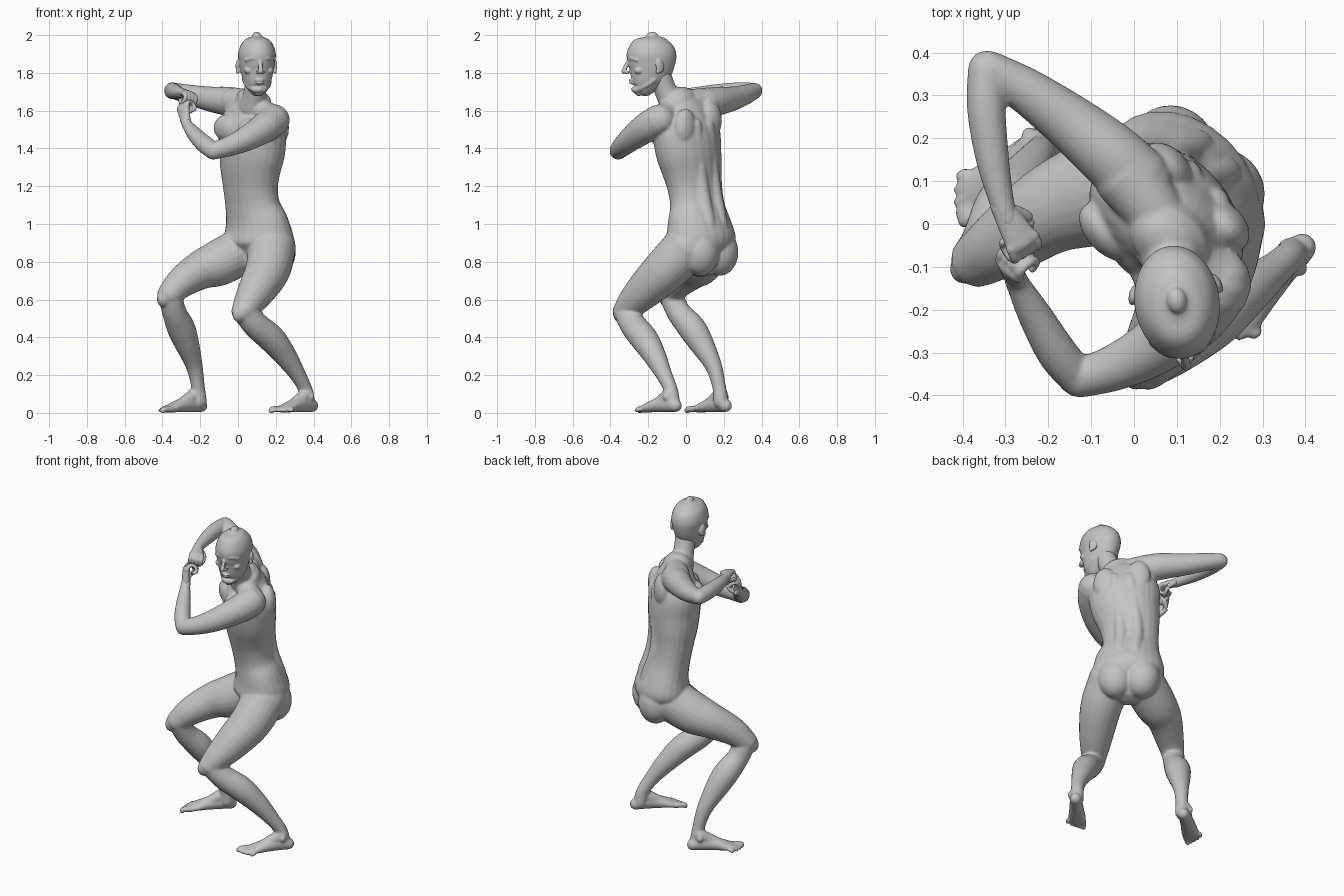
import bpy, bmesh, math
from mathutils import Vector, Matrix

cube = bpy.data.objects.get("Cube")
if cube:
    bpy.data.objects.remove(cube, do_unlink=True)

skin = bpy.data.materials.new("plain_grey")
skin.use_nodes = True
GREY = (0.55, 0.55, 0.55, 1)
skin.diffuse_color = GREY
skin.node_tree.nodes["Principled BSDF"].inputs["Base Color"].default_value = GREY

Z = Vector((0, 0, 1))
LEFT = Vector((1, -1, 0)).normalized()      # body is turned 45 degrees
FRONT = Vector((-1, -1, 0)).normalized()


def spline(pts, steps):
    """Catmull-Rom resampling of (x, y, z, a, b) points."""
    p = [Vector(q if len(q) == 5 else (*q, q[3])) for q in pts]
    p = [p[0] * 2 - p[1]] + p + [p[-1] * 2 - p[-2]]
    out = []
    for i in range(1, len(p) - 2):
        for s in range(steps):
            t = s / steps
            out.append(0.5 * (2 * p[i] + (p[i + 1] - p[i - 1]) * t
                       + (2 * p[i - 1] - 5 * p[i] + 4 * p[i + 1] - p[i + 2]) * t ** 2
                       + (3 * p[i] - p[i - 1] - 3 * p[i + 1] + p[i + 2]) * t ** 3))
    return out + [p[-2]]


def tube(bm, pts, ref=LEFT, steps=5, seg=24):
    """Round-ended tube; half-width a lies along ref, b across it."""
    q = spline(pts, steps)
    rings = []
    for i, p in enumerate(q):
        t = (q[min(i + 1, len(q) - 1)] - q[max(i - 1, 0)]).to_3d().normalized()
        rings.append((Vector(p[:3]), t, abs(p[3]), abs(p[4])))

    def cap(ring, sign):
        c, t, a, b = ring
        return [(c + t * sign * min(a, b) * math.sin(w), t, a * math.cos(w), b * math.cos(w))
                for w in (0.5, 1.0, 1.4)]
    rings = cap(rings[0], -1)[::-1] + rings + cap(rings[-1], 1)
    loops = []
    for c, t, a, b in rings:
        u = (ref - t * ref.dot(t)).normalized()
        v = t.cross(u)
        loops.append([bm.verts.new(c + u * a * math.cos(k * math.tau / seg)
                                   + v * b * math.sin(k * math.tau / seg)) for k in range(seg)])
    for r0, r1 in zip(loops, loops[1:]):
        for k in range(seg):
            n = (k + 1) % seg
            bm.faces.new((r0[k], r0[n], r1[n], r1[k]))
    bm.faces.new(loops[0][::-1])
    bm.faces.new(loops[-1])


def blob(bm, centre, radii, yaw=-45, pitch=0):
    m = (Matrix.Translation(centre) @ Matrix.Rotation(math.radians(yaw), 4, 'Z')
         @ Matrix.Rotation(math.radians(pitch), 4, 'X') @ Matrix.Diagonal((*radii, 1)))
    bmesh.ops.create_uvsphere(bm, u_segments=24, v_segments=16, radius=1, matrix=m)


def finish(bm, name, voxel, smooth):
    """Fuse overlapping volumes into one smooth skin."""
    bmesh.ops.recalc_face_normals(bm, faces=bm.faces)
    me = bpy.data.meshes.new(name)
    bm.to_mesh(me)
    bm.free()
    me.materials.append(skin)
    ob = bpy.data.objects.new(name, me)
    bpy.context.collection.objects.link(ob)
    r = ob.modifiers.new("fuse", 'REMESH')
    r.mode = 'VOXEL'
    r.voxel_size = voxel
    r.use_smooth_shade = True
    s = ob.modifiers.new("soften", 'SMOOTH')
    s.factor = 0.5
    s.iterations = smooth
    return ob


# ---- torso: pelvis, waist, ribcage and neck base
body = bmesh.new()
tube(body, [(.11, .08, .84, .15, .12), (.11, .08, .91, .205, .16), (.10, .072, 1.0, .195, .14),
            (.077, .06, 1.1, .165, .122), (.066, .046, 1.2, .165, .125), (.066, .03, 1.3, .182, .14),
            (.075, .012, 1.4, .2, .15), (.075, 0, 1.5, .205, .145), (.078, -.01, 1.58, .175, .115),
            (.082, -.03, 1.64, .11, .085)])
tube(body, [(.08, -.06, 1.62, .075), (.09, -.105, 1.70, .06), (.1, -.14, 1.79, .06)])
# shoulder girdle
tube(body, [(.09, -.05, 1.64, .06), (.04, .04, 1.645, .07), (-.02, .115, 1.645, .078)], Z)
tube(body, [(.09, -.06, 1.64, .055), (.14, -.1, 1.59, .065), (.19, -.135, 1.55, .083)], Z)
chest = Vector((.075, -.005, 1.5))
for s in (-1, 1):
    blob(body, chest + FRONT * .105 + LEFT * s * .085 - Z * .01 * s, (.085, .05, .07))     # pectoral
    blob(body, chest - FRONT * .095 + LEFT * s * .095 + Z * (.03 - .02 * s), (.07, .05, .1))  # shoulder blade
    lo, mid, hi = (Vector((.10, .072, 1.0)), Vector((.066, .046, 1.2)), Vector((.075, 0, 1.52)))
    tube(body, [(*(p - FRONT * d + LEFT * s * .045), .04) for p, d in
                ((lo, .11), (mid, .095), (hi, .11))])                                     # back muscle
# buttocks
blob(body, (.09, .175, .85), (.105, .1, .125))
blob(body, (.203, .075, .85), (.105, .1, .125))

# ---- legs: thigh, kneecap, shin with calf
tube(body, [(.04, .12, .87, .125), (-.1, .07, .795, .122), (-.2, .03, .755, .103),
            (-.3, -.04, .69, .083), (-.362, -.082, .628, .066)])
tube(body, [(-.36, -.08, .625, .064), (-.338, -.04, .535, .064), (-.302, .03, .45, .074),
            (-.272, .08, .37, .066), (-.232, .145, .25, .045), (-.212, .175, .14, .036),
            (-.205, .185, .06, .04)])
tube(body, [(.18, .01, .88, .128), (.16, -.1, .765, .12), (.11, -.2, .668, .104),
            (.06, -.28, .588, .083), (.03, -.322, .54, .066)])
tube(body, [(.03, -.32, .54, .064), (.095, -.28, .465, .07), (.18, -.22, .39, .073),
            (.252, -.165, .3, .06), (.318, -.115, .2, .043), (.358, -.08, .12, .037),
            (.37, -.07, .05, .04)])
blob(body, (-.395, -.105, .605), (.035, .035, .045))
blob(body, (.005, -.352, .525), (.035, .035, .045))


# ---- feet with toes
def foot(heel, direction, inner):
    d = Vector((*direction, 0)).normalized()
    side = Vector((d.y, -d.x, 0)) * inner       # towards the big toe
    at = lambda s, w, z: heel + d * s + side * w + Z * z
    tube(body, [(*at(.0, 0, .038), .034, .034), (*at(.06, .002, .046), .037, .042),
                (*at(.13, .004, .04), .043, .037), (*at(.2, .006, .026), .052, .024),
                (*at(.24, .004, .018), .05, .016)], side)
    tube(body, [(*at(.04, 0, .1), .036), (*at(.1, .006, .065), .034), (*at(.17, .01, .035), .026)], side)
    for i in range(5):
        w, reach, r = .042 - .0225 * i, .3 - .005 * i - .0025 * i * i, (.0165 if i == 0 else .0115)
        tube(body, [(*at(.225, w, .02), r), (*at(reach - .03, w, .02), r), (*at(reach - r, w, .013), r)],
             side, 3, 12)
    for s in (-1, 1):
        blob(body, at(.04, s * .03, .085), (.017, .017, .02))   # ankle bones


foot(Vector((-.195, .21, 0)), (-.8, -.6), -1)
foot(Vector((.392, -.055, 0)), (-.65, -.76), 1)

# ---- arms: upper arm, forearm
tube(body, [(.01, .1, 1.635, .08), (-.06, .165, 1.65, .077), (-.15, .238, 1.662, .066),
            (-.25, .31, 1.683, .054), (-.338, .362, 1.705, .043)], Z)
tube(body, [(-.345, .362, 1.705, .043), (-.345, .27, 1.705, .045), (-.33, .15, 1.7, .039),
            (-.308, .05, 1.696, .029), (-.295, .01, 1.693, .027)], Z)
tube(body, [(.19, -.14, 1.55, .085), (.14, -.21, 1.51, .08), (.05, -.285, 1.455, .067),
            (-.04, -.333, 1.415, .055), (-.125, -.36, 1.388, .046)], Z)
tube(body, [(-.13, -.36, 1.385, .045), (-.18, -.3, 1.425, .047), (-.23, -.215, 1.475, .04),
            (-.268, -.145, 1.525, .029), (-.277, -.125, 1.55, .027)], Z)
finish(body, "body", .007, 6)


# ---- clenched hands
def fist(name, wrist, d, across, thumb):
    bm = bmesh.new()
    d = Vector(d).normalized()
    across = Vector(across)
    across = (across - d * across.dot(d)).normalized()
    curl = d.cross(across)
    at = lambda s, w, c: Vector(wrist) + d * s + across * w + curl * c
    tube(bm, [(*at(-.02, 0, 0), .026, .025), (*at(.03, 0, 0), .034, .022),
              (*at(.08, 0, .002), .042, .019)], across)
    for i in range(4):
        w = (i - 1.5) * .021
        tube(bm, [(*at(.078, w, .0), .0125), (*at(.103, w, .016), .012), (*at(.098, w, .045), .0115),
                  (*at(.072, w, .056), .011), (*at(.058, w, .04), .01)], across, 4, 12)
    tube(bm, [(*at(.01, thumb * .025, .01), .016), (*at(.04, thumb * .047, .03), .014),
              (*at(.066, thumb * .036, .058), .012), (*at(.082, thumb * .01, .068), .01)], d.cross(across) + d, 4, 12)
    finish(bm, name, .0045, 2)


fist("right_hand", (-.3, .025, 1.695), (.5, -.85, -.08), (-.85, -.5, .2), -1)
fist("left_hand", (-.275, -.13, 1.54), (-.2, .3, .9), (.6, -.6, 0), -1)

# ---- head with face
head = bmesh.new()
tube(head, [(.1, -.25, 1.697, .024, .02), (.1, -.235, 1.712, .05, .052), (.1, -.217, 1.75, .07, .082),
            (.1, -.197, 1.8, .084, .112), (.1, -.186, 1.85, .094, .127), (.1, -.182, 1.9, .099, .132),
            (.1, -.18, 1.95, .084, .113), (.1, -.178, 1.98, .057, .077), (.1, -.178, 1.994, .024, .032)],
     Vector((1, 0, 0)), 5, 40)
YAW = 8
turn = Matrix.Translation((.1, -.18, 0)) @ Matrix.Rotation(math.radians(YAW), 4, 'Z')
bmesh.ops.rotate(head, verts=head.verts, cent=(.1, -.18, 0),
                 matrix=Matrix.Rotation(math.radians(YAW), 3, 'Z'))
on = lambda x, y, z: turn @ Vector((x, y, z))
tube(head, [(*on(0, -.126, 1.862), .01), (*on(0, -.14, 1.835), .011), (*on(0, -.151, 1.808), .013)], steps=4)
blob(head, on(0, -.085, 1.712), (.026, .026, .02), YAW)                     # chin
blob(head, on(0, -.109, 1.761), (.024, .016, .0065), YAW)                   # upper lip
blob(head, on(0, -.106, 1.746), (.021, .016, .0065), YAW)                   # lower lip
for s in (-1, 1):
    tube(head, [(*on(s * .012, -.121, 1.872), .011), (*on(s * .04, -.114, 1.878), .012),
                (*on(s * .068, -.088, 1.868), .011)], Z, 4)                  # brow
    blob(head, on(s * .036, -.101, 1.848), (.016, .014, .0085), YAW)         # eye
    blob(head, on(s * .013, -.133, 1.803), (.0095, .013, .009), YAW)         # nostril
    blob(head, on(s * .055, -.075, 1.812), (.024, .028, .02), YAW)           # cheekbone
    tube(head, [(*on(s * .06, .0, 1.765), .02), (*on(s * .05, -.04, 1.735), .018),
                (*on(s * .02, -.085, 1.71), .016)], Z, 4)                    # jaw line
    blob(head, on(s * .098, .028, 1.835), (.011, .024, .036), YAW + s * 20, 12)  # ear
    blob(head, on(s * .1, .017, 1.808), (.009, .012, .014), YAW)             # ear lobe
finish(head, "head", .0045, 3)
